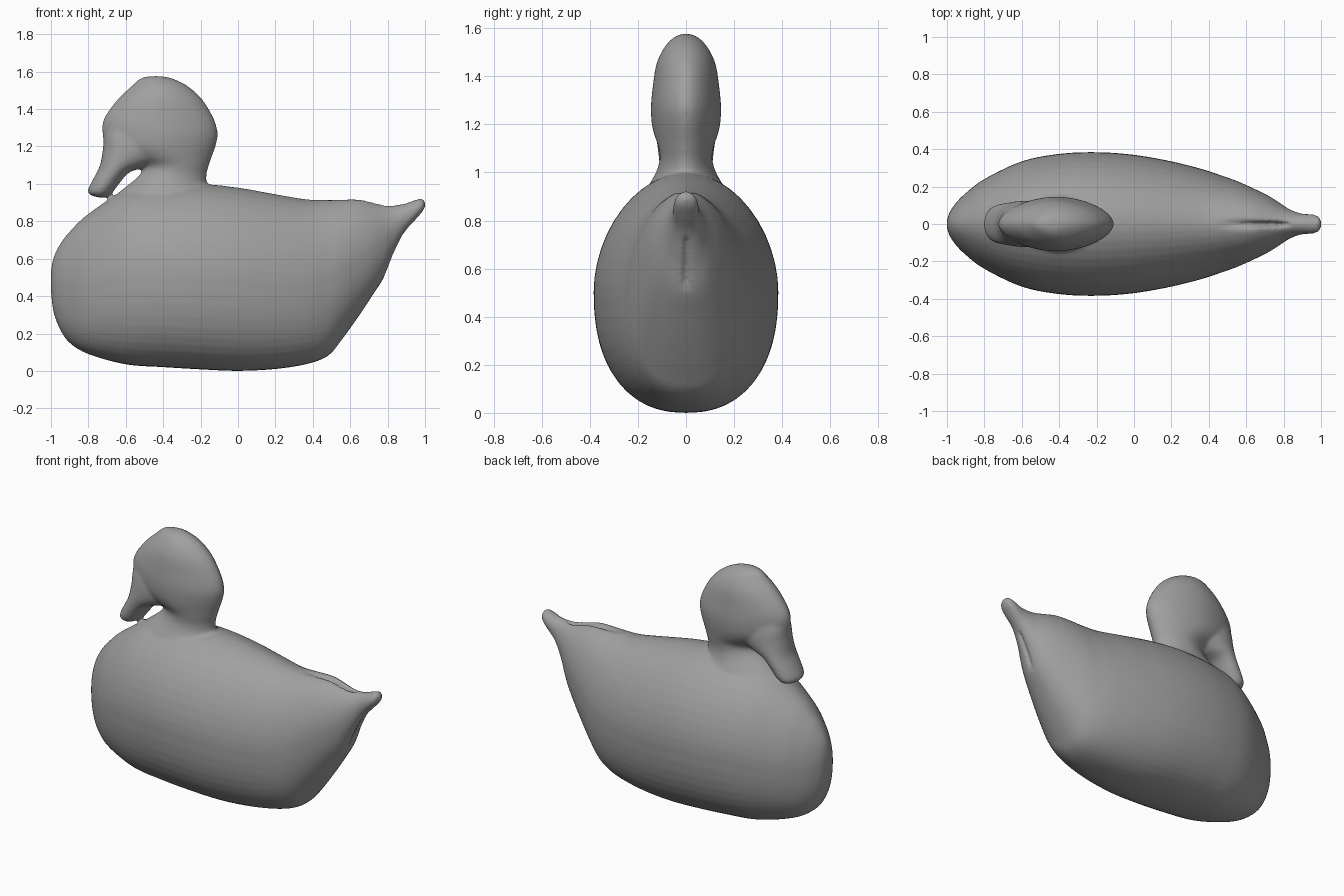
import bpy, bmesh
from math import cos, sin, pi, copysign

if "Cube" in bpy.data.objects:
    bpy.data.objects.remove(bpy.data.objects["Cube"])

SIDES, STEPS = 48, 5
bm = bmesh.new()


def catmull(p0, p1, p2, p3, t):
    return [0.5 * (2 * b + (c - a) * t + (2 * a - 5 * b + 4 * c - d) * t * t
                   + (3 * b - a - 3 * c + d) * t ** 3)
            for a, b, c, d in zip(p0, p1, p2, p3)]


def power(v, e):
    return copysign(abs(v) ** (2 / e), v)


def loft(rows, e_a, e_b):
    """Skin rings; each row is (ax, az, bx, bz, half width), a-b being the mid-plane chord."""
    dense = []
    for i in range(len(rows) - 1):
        p = [rows[max(0, min(len(rows) - 1, i + k))] for k in (-1, 0, 1, 2)]
        dense += [catmull(*p, s / STEPS) for s in range(STEPS)]
    dense.append(rows[-1])
    rings = []
    for ax, az, bx, bz, w in dense:
        ring = []
        for k in range(SIDES):
            t = 2 * pi * k / SIDES
            e = e_a if cos(t) > 0 else e_b
            c = power(cos(t), e) / 2
            ring.append(bm.verts.new(((ax + bx) / 2 + (ax - bx) * c,
                                      max(w, 0.004) * power(sin(t), e),
                                      (az + bz) / 2 + (az - bz) * c)))
        rings.append(ring)
    faces = [bm.faces.new(rings[0]), bm.faces.new(rings[-1][::-1])]
    for r, q in zip(rings, rings[1:]):
        for k in range(SIDES):
            n = (k + 1) % SIDES
            faces.append(bm.faces.new((r[k], q[k], q[n], r[n])))
    bmesh.ops.recalc_face_normals(bm, faces=faces)
    return [v for r in rings for v in r]


# body and tail: x, top z, bottom z, half width
body = [(-1.0, .54, .42, .02), (-.985, .61, .31, .065), (-.95, .68, .22, .115),
        (-.9, .745, .15, .165), (-.8, .84, .09, .24), (-.6, .965, .035, .335),
        (-.4, .995, .02, .375), (-.2, 1.0, .008, .384), (0, .98, 0, .37),
        (.2, .945, .01, .335), (.37, .917, .037, .292), (.48, .918, .08, .255),
        (.55, .922, .16, .23), (.64, .923, .285, .19), (.72, .905, .405, .15),
        (.78, .892, .5, .112), (.83, .888, .62, .08), (.89, .894, .74, .057),
        (.95, .915, .81, .052), (.985, .921, .85, .042), (1.002, .9, .88, .014)]
verts = loft([(x, t, x, b, w) for x, t, b, w in body], 1.88, 2.35)

# grooves over and under the tail
for v in verts:
    x = v.co.x
    if abs(v.co.y) < .003:
        if v.co.z > .8 and .45 < x < .83:
            v.co.z -= .08 * (x - .45) / .38
        elif v.co.z < .8 and .78 < x < .88:
            v.co.z += .06

# head and neck: z, front x, back x, half width
head = [(1.576, -.475, -.41, .015), (1.562, -.525, -.345, .05), (1.52, -.572, -.265, .09),
        (1.45, -.645, -.19, .123), (1.35, -.716, -.13, .139), (1.27, -.725, -.108, .146),
        (1.2, -.7, -.12, .142), (1.15, -.62, -.138, .13), (1.1, -.515, -.155, .113),
        (1.05, -.525, -.168, .11), (1.0, -.58, -.165, .125), (.95, -.642, -.13, .152),
        (.88, -.71, -.06, .18), (.7, -.6, -.15, .15)]
loft([(f, z, b, z, w) for z, f, b, w in head], 1.8, 1.8)

# bill
loft([(-.66, 1.4, -.35, 1.25, .1), (-.712, 1.29, -.4, 1.13, .122),
      (-.722, 1.19, -.49, 1.09, .122), (-.738, 1.1, -.58, 1.062, .116),
      (-.772, 1.03, -.64, .995, .108), (-.798, .98, -.675, .95, .098),
      (-.802, .955, -.705, .931, .08), (-.785, .937, -.735, .926, .045)], 2.0, 2.0)

mesh = bpy.data.meshes.new("duck_decoy")
bm.to_mesh(mesh)
bm.free()
duck = bpy.data.objects.new("duck_decoy", mesh)
bpy.context.collection.objects.link(duck)

# dark grey finish
grey = bpy.data.materials.new("dark_grey")
grey.diffuse_color = (.35, .35, .35, 1)
grey.use_nodes = True
grey.node_tree.nodes["Principled BSDF"].inputs["Base Color"].default_value = grey.diffuse_color
mesh.materials.append(grey)

# fuse the parts into one soft skin
fuse = duck.modifiers.new("fuse", 'REMESH')
fuse.mode = 'VOXEL'
fuse.voxel_size = 0.01
fuse.use_smooth_shade = True
soften = duck.modifiers.new("soften", 'SMOOTH')
soften.factor = 0.5
soften.iterations = 8
